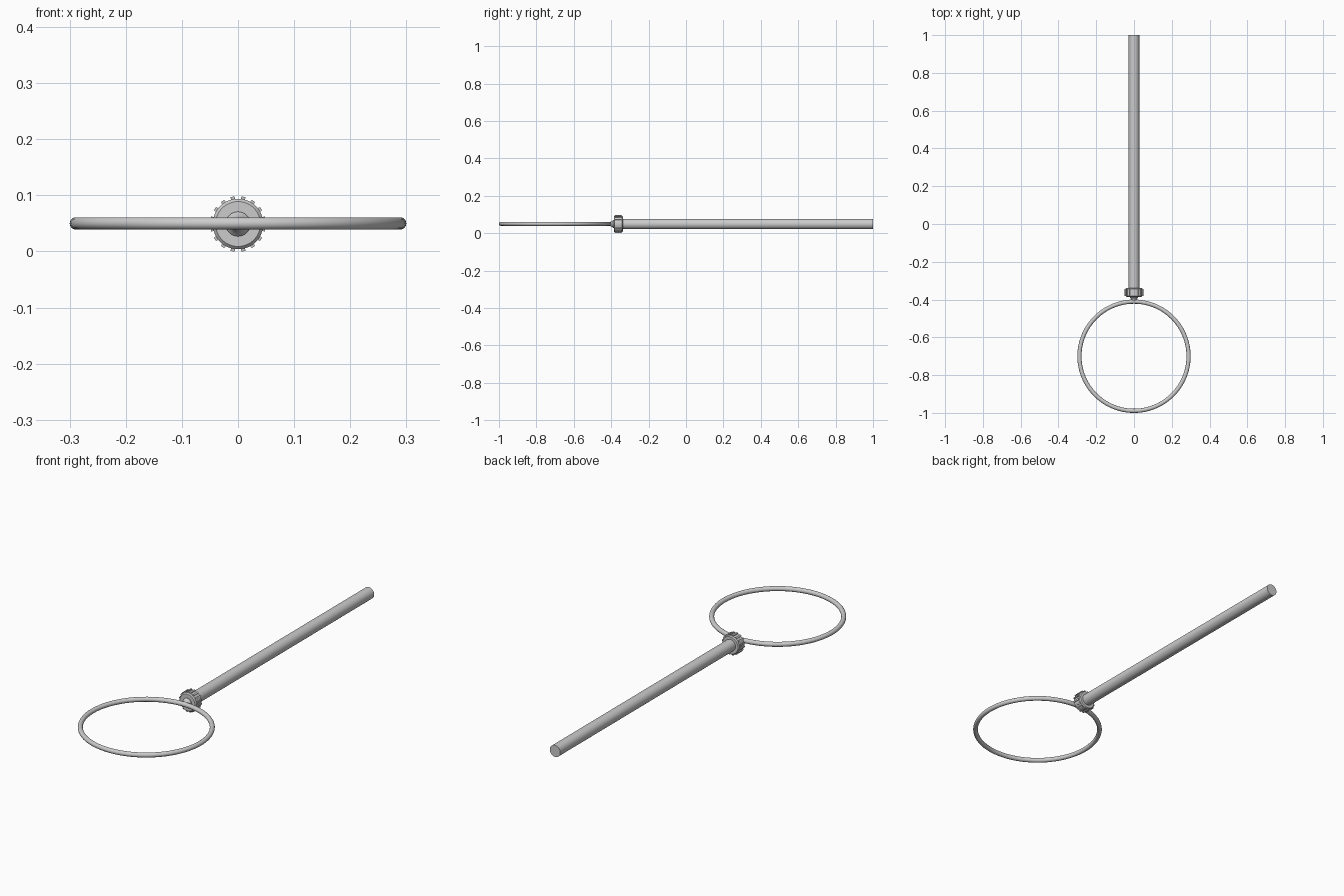
import bpy, bmesh, math
from mathutils import Matrix, Vector

if "Cube" in bpy.data.objects:
    bpy.data.objects.remove(bpy.data.objects["Cube"])

Z = 0.049  # height of the common axis


def finish(name, bm, smooth=True):
    bmesh.ops.recalc_face_normals(bm, faces=bm.faces)
    me = bpy.data.meshes.new(name)
    bm.to_mesh(me)
    bm.free()
    ob = bpy.data.objects.new(name, me)
    bpy.context.collection.objects.link(ob)
    if smooth:
        bpy.ops.object.select_all(action='DESELECT')
        ob.select_set(True)
        bpy.context.view_layer.objects.active = ob
        bpy.ops.object.shade_smooth_by_angle(angle=math.radians(35))
    return ob


def lathe(name, profile, n=48):
    """Revolve (radius, y) points around the handle axis and cap both ends."""
    bm = bmesh.new()
    rings = []
    for r, y in profile:
        rings.append([bm.verts.new((r * math.cos(2 * math.pi * i / n), y,
                                    Z + r * math.sin(2 * math.pi * i / n))) for i in range(n)])
    for a, b in zip(rings, rings[1:]):
        for i in range(n):
            j = (i + 1) % n
            bm.faces.new((a[i], a[j], b[j], b[i]))
    bm.faces.new(rings[0])
    bm.faces.new(rings[-1])
    return finish(name, bm)


# long straight handle
lathe("handle", [(0.028, -0.345), (0.028, 1.0)])

# collar nut with bevelled rims
lathe("collar", [(0.024, -0.386), (0.040, -0.386), (0.045, -0.381),
                 (0.045, -0.343), (0.041, -0.338), (0.026, -0.338)])

# tapered neck between collar and hoop
lathe("neck", [(0.022, -0.384), (0.022, -0.389), (0.018, -0.393),
               (0.013, -0.402), (0.010, -0.411)], 32)

# grip ridges around the collar
bm = bmesh.new()
COUNT = 16
for i in range(COUNT):
    m = (Matrix.Translation((0, -0.362, Z))
         @ Matrix.Rotation(2 * math.pi * (i + 0.5) / COUNT, 4, 'Y')
         @ Matrix.Translation((0.0465, 0, 0))
         @ Matrix.Diagonal((0.006, 0.036, 0.0075, 1)))
    bmesh.ops.create_cube(bm, size=1, matrix=m)
finish("collar_ridges", bm, smooth=False)

# hoop
bpy.ops.mesh.primitive_torus_add(major_radius=0.289, minor_radius=0.011,
                                 major_segments=96, minor_segments=16,
                                 location=(0, -0.7, Z + 0.001))
hoop = bpy.context.object
hoop.name = "hoop"
bpy.ops.object.shade_smooth_by_angle(angle=math.radians(40))
